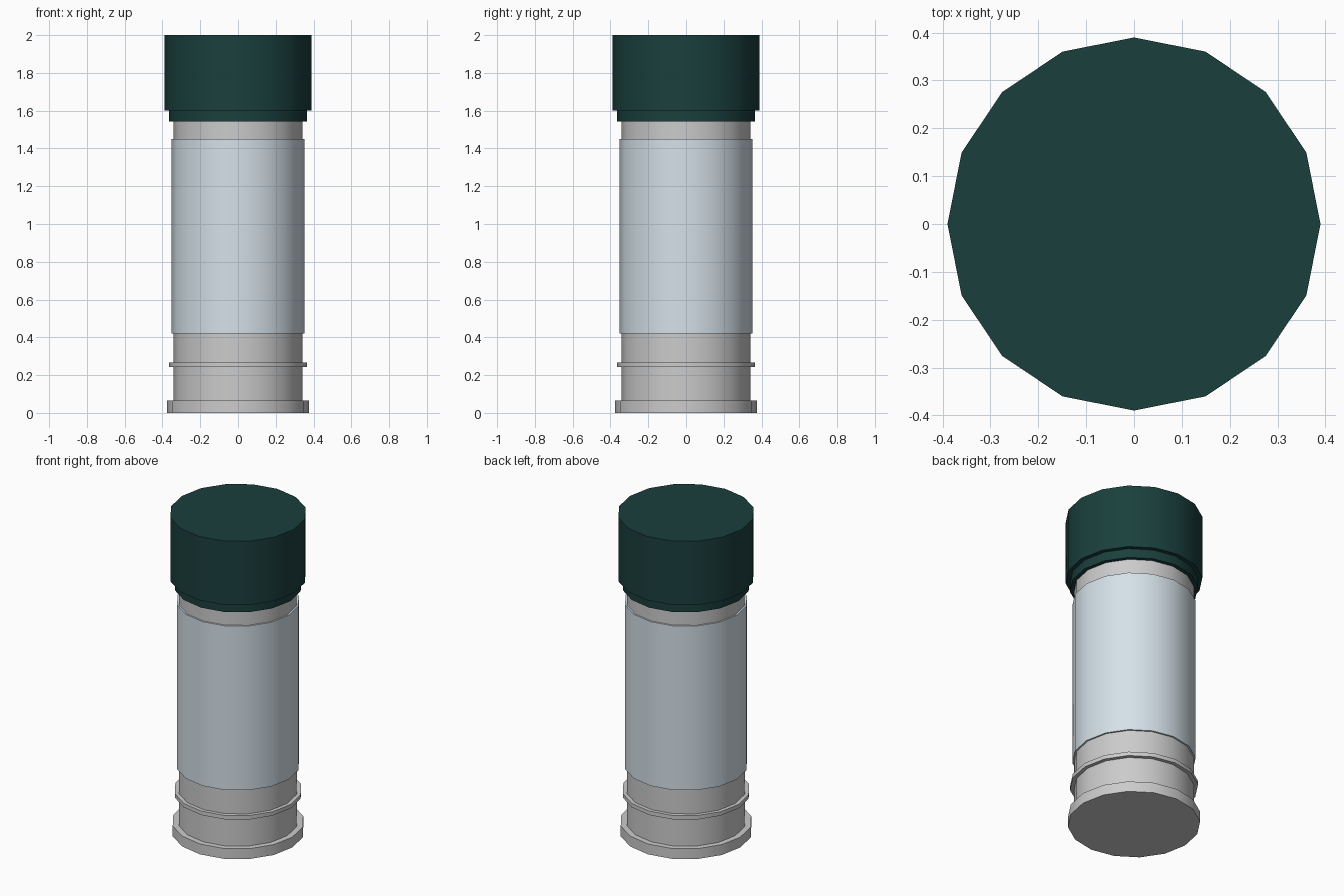
import bpy, bmesh
from math import cos, sin, tau, radians

if "Cube" in bpy.data.objects:
    bpy.data.objects.remove(bpy.data.objects["Cube"])

SIDES = 16


def lathe(name, profile, color=None):
    """Revolve (radius, z) points about z; both ends are capped."""
    bm = bmesh.new()
    rings = [[bm.verts.new((r * cos(tau * i / SIDES), r * sin(tau * i / SIDES), z))
              for i in range(SIDES)] for r, z in profile]
    for a, b in zip(rings, rings[1:]):
        for i in range(SIDES):
            j = (i + 1) % SIDES
            bm.faces.new((a[i], a[j], b[j], b[i]))
    bm.faces.new(rings[0][::-1])
    bm.faces.new(rings[-1])
    mesh = bpy.data.meshes.new(name)
    bm.to_mesh(mesh)
    bm.free()
    obj = bpy.data.objects.new(name, mesh)
    bpy.context.collection.objects.link(obj)
    if color:
        mat = bpy.data.materials.new(name + "_material")
        mat.diffuse_color = color
        mat.use_nodes = True
        mat.node_tree.nodes["Principled BSDF"].inputs["Base Color"].default_value = mat.diffuse_color
        mesh.materials.append(mat)
    bpy.ops.object.select_all(action='DESELECT')
    obj.select_set(True)
    bpy.context.view_layer.objects.active = obj
    bpy.ops.object.shade_smooth_by_angle(angle=radians(30))
    return obj


# Grey tube with a base flange and a thin raised ring
lathe("tube_body", [(0.377, 0), (0.377, 0.065), (0.342, 0.065), (0.342, 0.242),
                    (0.365, 0.242), (0.365, 0.267), (0.342, 0.267), (0.342, 1.56)])

# Pale label wrapped around the middle
lathe("label_sleeve", [(0.352, 0.42), (0.352, 1.45)], (0.66, 0.75, 0.81, 1))

# Dark green cap with a narrower skirt below
lathe("cap", [(0.365, 1.543), (0.365, 1.6), (0.39, 1.6), (0.39, 2.0)],
      (0.01, 0.05, 0.046, 1))
